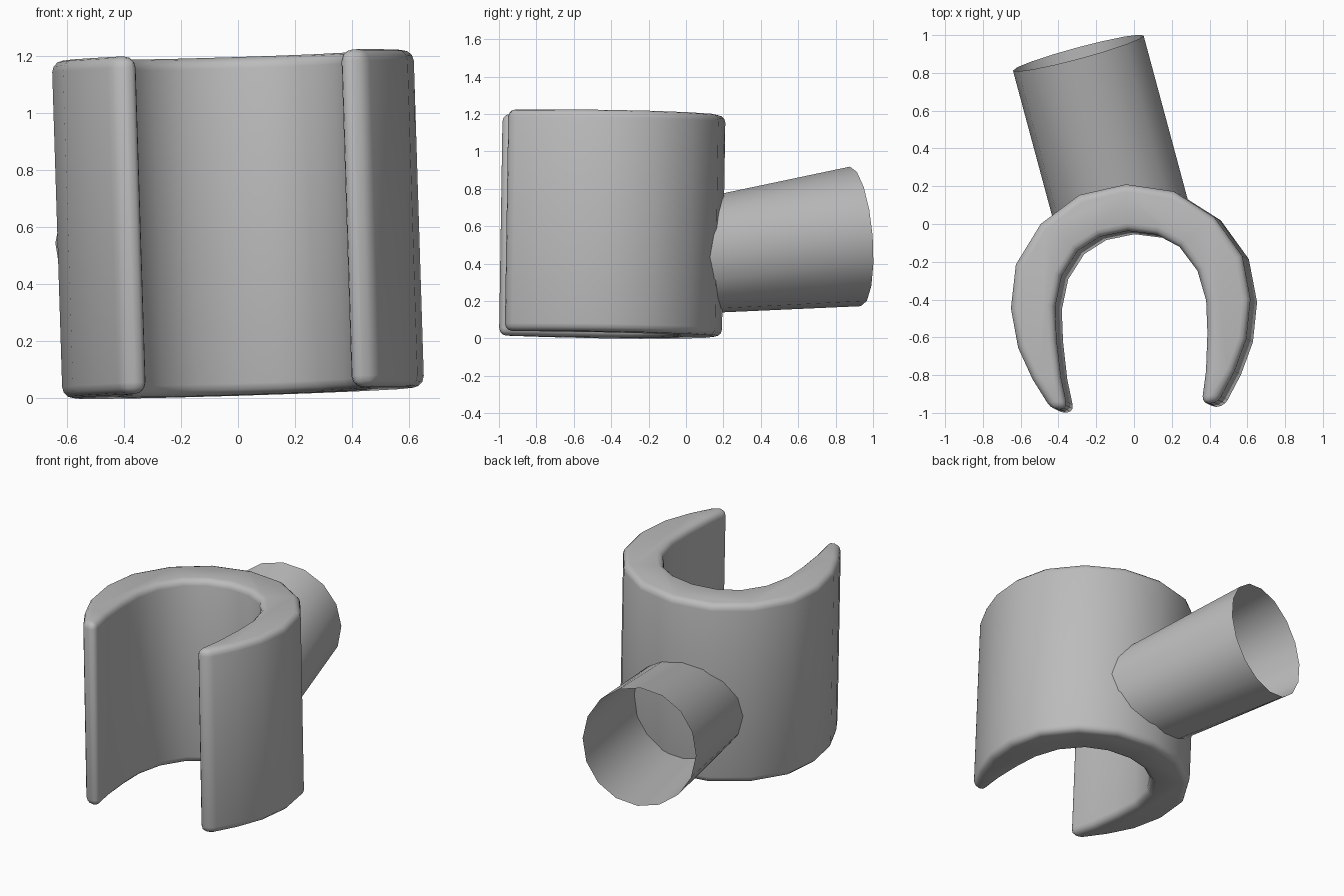
import bpy, bmesh, math
from mathutils import Vector, Matrix

cube = bpy.data.objects.get("Cube")
if cube:
    bpy.data.objects.remove(cube, do_unlink=True)

grey = bpy.data.materials.new("plain_grey")
grey.use_nodes = True
colour = (0.5, 0.5, 0.5, 1)
grey.diffuse_color = colour
grey.node_tree.nodes["Principled BSDF"].inputs["Base Color"].default_value = colour


def add_object(name, bm, sharp_angle):
    bmesh.ops.recalc_face_normals(bm, faces=bm.faces)
    mesh = bpy.data.meshes.new(name)
    bm.to_mesh(mesh)
    bm.free()
    mesh.materials.append(grey)
    ob = bpy.data.objects.new(name, mesh)
    bpy.context.collection.objects.link(ob)
    bpy.ops.object.select_all(action='DESELECT')
    bpy.context.view_layer.objects.active = ob
    ob.select_set(True)
    bpy.ops.object.shade_smooth_by_angle(angle=math.radians(sharp_angle))
    return ob


# C-shaped clip: half profile mirrored, extruded upward, then tilted a little
outer = [(0.44, -0.975), (0.535, -0.81), (0.605, -0.64), (0.635, -0.43),
         (0.60, -0.2), (0.46, 0.01), (0.25, 0.155)]
inner = [(0.15, -0.07), (0.27, -0.14), (0.36, -0.27), (0.4, -0.43),
         (0.4, -0.6), (0.385, -0.8), (0.355, -0.975)]


def mirrored(points):
    return [(-x, y) for x, y in reversed(points)]


profile = outer + [(0, 0.202)] + mirrored(outer) + mirrored(inner) + [(0, -0.045)] + inner
height = 1.185
bm = bmesh.new()
base = bm.faces.new([bm.verts.new((x, y, -height / 2)) for x, y in profile])
top = bmesh.ops.extrude_face_region(bm, geom=[base])["geom"]
bmesh.ops.translate(bm, vec=(0, 0, height),
                    verts=[v for v in top if isinstance(v, bmesh.types.BMVert)])
centre = Vector((0, -0.43, 0))
tilt = (Matrix.Rotation(math.radians(-0.9), 3, 'X') @ Matrix.Rotation(math.radians(-1.8), 3, 'Y')
        @ Matrix.Rotation(math.radians(2.2), 3, 'Z'))
bmesh.ops.rotate(bm, verts=bm.verts, cent=centre, matrix=tilt)
bmesh.ops.translate(bm, verts=bm.verts, vec=(0, 0, 0.611))

# Rounded rims and prong tips
bmesh.ops.recalc_face_normals(bm, faces=bm.faces)
hard = [e for e in bm.edges if e.calc_face_angle(0) > math.radians(45)]
bmesh.ops.bevel(bm, geom=hard, offset=0.04, segments=3, profile=0.5, affect='EDGES')
add_object("clip_ring", bm, 50)

# Open tube: square-cut far end, near end buried in the wall of the clip
sides = 16
axis = Vector((-0.26, 0.966, 0)).normalized()
across = Vector((axis.y, -axis.x, 0))
up = Vector((0, 0, 1)) - 0.08 * axis
far_centre = Vector((-0.295, 0.905, 0.545))
wall_radius = 0.55
bm = bmesh.new()
far_ring, near_ring = [], []
for i in range(sides):
    a = math.tau * i / sides
    far = far_centre + across * (0.358 * math.cos(a)) + up * (0.373 * math.sin(a))
    offset = (far - centre).to_2d()
    along = offset.dot(axis.to_2d())
    d = along - math.sqrt(wall_radius ** 2 - offset.length_squared + along ** 2)
    near = far - axis * d - Vector((0, 0, d * (0.123 + 0.08 * math.sin(a))))
    far_ring.append(bm.verts.new(far))
    near_ring.append(bm.verts.new(near))
for i in range(sides):
    j = (i + 1) % sides
    bm.faces.new((near_ring[i], near_ring[j], far_ring[j], far_ring[i]))
add_object("side_tube", bm, 40)
